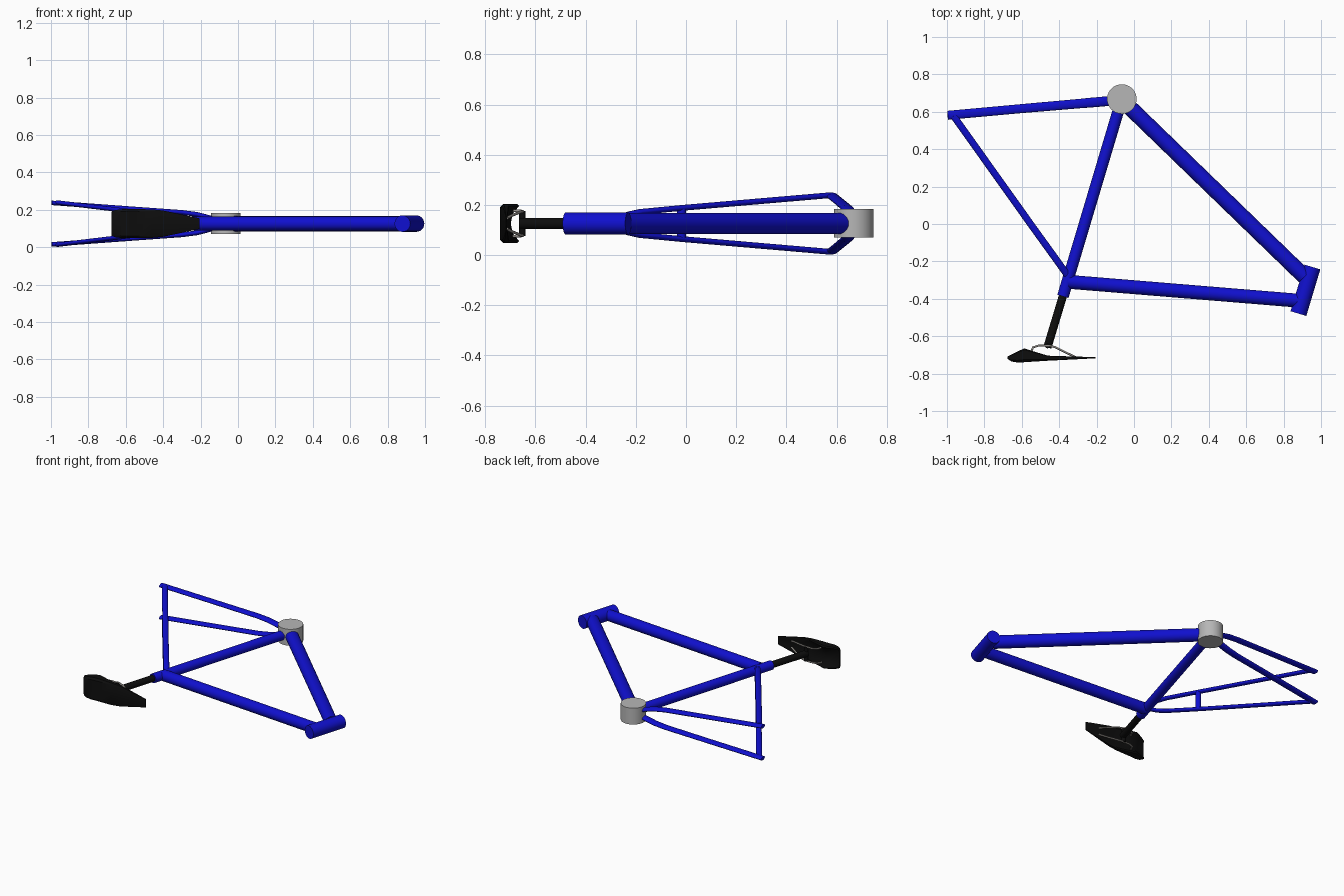
import bpy, bmesh, math
from mathutils import Vector

cube = bpy.data.objects.get("Cube")
if cube:
    bpy.data.objects.remove(cube, do_unlink=True)

MID = 0.126  # height of the frame's centre plane


def material(name, rgb, rough=0.5):
    m = bpy.data.materials.new(name)
    m.use_nodes = True
    m.diffuse_color = (*rgb, 1)
    bsdf = m.node_tree.nodes["Principled BSDF"]
    bsdf.inputs["Base Color"].default_value = (*rgb, 1)
    bsdf.inputs["Roughness"].default_value = rough
    return m


BLUE = material("blue paint", (0.005, 0.005, 0.62))
GREY = material("light grey metal", (0.47, 0.47, 0.47))
STEEL = material("rail steel", (0.3, 0.28, 0.26))
BLACK = material("black", (0.004, 0.004, 0.004))


def loft(name, rings, mat, angle=40):
    """Skin a row of equal-length closed rings and cap both ends."""
    bm = bmesh.new()
    rows = [[bm.verts.new(p) for p in ring] for ring in rings]
    n = len(rows[0])
    for a, b in zip(rows, rows[1:]):
        for i in range(n):
            j = (i + 1) % n
            bm.faces.new((a[i], a[j], b[j], b[i]))
    bm.faces.new(rows[0])
    bm.faces.new(rows[-1])
    bmesh.ops.recalc_face_normals(bm, faces=bm.faces)
    mesh = bpy.data.meshes.new(name)
    bm.to_mesh(mesh)
    bm.free()
    mesh.materials.append(mat)
    ob = bpy.data.objects.new(name, mesh)
    bpy.context.collection.objects.link(ob)
    bpy.ops.object.select_all(action='DESELECT')
    ob.select_set(True)
    bpy.context.view_layer.objects.active = ob
    bpy.ops.object.shade_smooth_by_angle(angle=math.radians(angle))
    return ob


def tube(name, path, radii, mat, flat=1.0, sides=24):
    """Tube along (x, y, height from mid-plane) points; flat squeezes it in z."""
    pts = [Vector((x, y, MID + h)) for x, y, h in path]
    if not isinstance(radii, (list, tuple)):
        radii = [radii] * len(pts)
    rings = []
    for i, p in enumerate(pts):
        t = (pts[min(i + 1, len(pts) - 1)] - pts[max(i - 1, 0)]).normalized()
        ref = Vector((1, 0, 0)) if abs(t.z) > 0.95 else Vector((0, 0, 1))
        side = ref.cross(t).normalized()
        up = t.cross(side)
        angles = [2 * math.pi * k / sides for k in range(sides)]
        rings.append([p + radii[i] * (side * math.cos(a) + up * math.sin(a) * flat)
                      for a in angles])
    return loft(name, rings, mat)


# Main frame
tube("bottom_bracket_shell", [(-0.065, 0.668, -0.056), (-0.065, 0.668, 0.057)],
     0.079, GREY, sides=40)
tube("seat_tube", [(-0.078, 0.625, 0), (-0.38, -0.387, 0)], 0.031, BLUE)
tube("down_tube", [(-0.04, 0.64, 0), (0.912, -0.282, 0)], 0.042, BLUE)
tube("top_tube", [(-0.352, -0.309, 0), (0.892, -0.411, 0)], 0.037, BLUE)
tube("head_tube", [(0.954, -0.23, 0), (0.879, -0.479, 0)], 0.044, BLUE)

# Paired rear stays, one each side of the mid-plane
for label, s in (("upper", 1), ("lower", -1)):
    tube(f"chain_stay_{label}",
         [(-0.996, 0.581, s * 0.111), (-0.60, 0.617, s * 0.082), (-0.30, 0.643, s * 0.06),
          (-0.22, 0.650, s * 0.049), (-0.15, 0.656, s * 0.031), (-0.09, 0.661, s * 0.012)],
         [0.024, 0.024, 0.025, 0.026, 0.026, 0.026], BLUE, flat=0.5)
    tube(f"seat_stay_{label}",
         [(-0.965, 0.578, s * 0.113), (-0.54, -0.018, s * 0.062), (-0.42, -0.184, s * 0.046),
          (-0.385, -0.233, s * 0.035), (-0.352, -0.279, s * 0.014)],
         0.0185, BLUE, flat=0.62)
tube("stay_bridge", [(-0.54, -0.018, -0.06), (-0.54, -0.018, 0.06)], 0.018, BLUE)

# Seat post with its clamp
tube("seat_post", [(-0.35, -0.285, 0), (-0.463, -0.66, 0)], 0.022, BLACK)
tube("seat_clamp", [(-0.463, -0.652, -0.05), (-0.463, -0.652, 0.05)], 0.013, BLACK, sides=16)

# Saddle: x, underside y, top y, half width; hollowed a little underneath
sections = [(-0.675, -0.708, -0.722, 0.066), (-0.655, -0.698, -0.735, 0.073),
            (-0.62, -0.680, -0.741, 0.077), (-0.585, -0.665, -0.739, 0.078),
            (-0.54, -0.680, -0.736, 0.078), (-0.46, -0.704, -0.731, 0.076),
            (-0.40, -0.706, -0.728, 0.070), (-0.30, -0.709, -0.723, 0.049),
            (-0.205, -0.712, -0.718, 0.028)]
shape = [(-0.9, 0), (-1, 0.1), (-1, 0.8), (-0.85, 1), (0, 1), (0.85, 1),
         (1, 0.8), (1, 0.1), (0.9, 0), (0.5, 0.35), (0, 0.45), (-0.5, 0.35)]
loft("saddle", [[Vector((x, yu + (yt - yu) * v, MID + w * u)) for u, v in shape]
                for x, yu, yt, w in sections], BLACK, angle=35)

# Two wire rails under the saddle
for label, s in (("upper", 1), ("lower", -1)):
    tube(f"saddle_rail_{label}",
         [(-0.31, -0.713, s * 0.022), (-0.35, -0.694, s * 0.032), (-0.42, -0.659, s * 0.046),
          (-0.45, -0.651, s * 0.048), (-0.51, -0.650, s * 0.048), (-0.54, -0.660, s * 0.05),
          (-0.56, -0.705, s * 0.052)], 0.0055, STEEL, sides=10)
